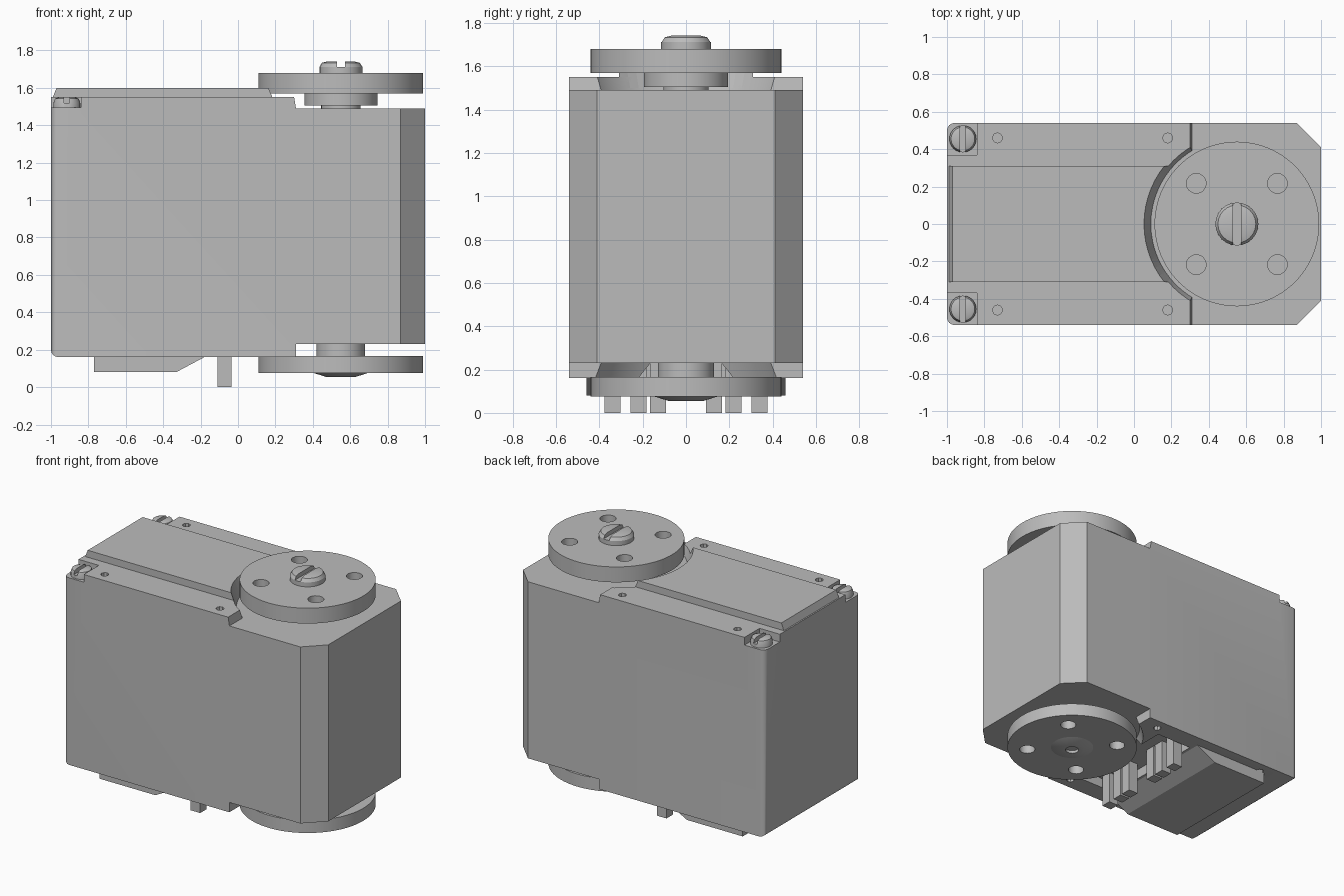
import bpy, bmesh, math
from mathutils import Matrix, Vector

old = bpy.data.objects.get("Cube")
if old:
    bpy.data.objects.remove(old, do_unlink=True)

grey = bpy.data.materials.new("plain_grey")
grey.use_nodes = True
grey.diffuse_color = (0.5, 0.5, 0.5, 1)
grey.node_tree.nodes["Principled BSDF"].inputs["Base Color"].default_value = (0.5, 0.5, 0.5, 1)

AXIS = 0.55  # x of the output shaft


def finish(name, bm):
    bmesh.ops.recalc_face_normals(bm, faces=bm.faces)
    mesh = bpy.data.meshes.new(name)
    bm.to_mesh(mesh)
    bm.free()
    mesh.materials.append(grey)
    obj = bpy.data.objects.new(name, mesh)
    bpy.context.collection.objects.link(obj)
    return obj


def side_prism(profile, half):
    """Extrude an x-z profile across y."""
    bm = bmesh.new()
    face = bm.faces.new([bm.verts.new((x, -half, z)) for x, z in profile])
    out = bmesh.ops.extrude_face_region(bm, geom=[face])
    moved = [g for g in out["geom"] if isinstance(g, bmesh.types.BMVert)]
    bmesh.ops.translate(bm, verts=moved, vec=(0, 2 * half, 0))
    return bm


def box(name, x, y, z):
    bm = bmesh.new()
    size = [b - a for a, b in (x, y, z)]
    mid = [(a + b) / 2 for a, b in (x, y, z)]
    bmesh.ops.create_cube(bm, size=1, matrix=Matrix.Translation(mid) @ Matrix.Diagonal((*size, 1)))
    return finish(name, bm)


def lathe(name, x, y, z0, z1, r0, r1, sides=64):
    bm = bmesh.new()
    bmesh.ops.create_cone(bm, cap_ends=True, segments=sides, radius1=r0, radius2=r1,
                          depth=z1 - z0, matrix=Matrix.Translation((x, y, (z0 + z1) / 2)))
    return finish(name, bm)


def cut(obj, cutter):
    """Subtract the cutter, then discard it."""
    mod = obj.modifiers.new("cut", "BOOLEAN")
    mod.operation = "DIFFERENCE"
    mod.solver = "EXACT"
    mod.object = cutter
    cutter.hide_render = True
    graph = bpy.context.evaluated_depsgraph_get()
    mesh = bpy.data.meshes.new_from_object(obj.evaluated_get(graph))
    obj.modifiers.clear()
    obj.data = mesh
    bpy.data.objects.remove(cutter, do_unlink=True)


def smooth(obj):
    bpy.ops.object.select_all(action="DESELECT")
    obj.select_set(True)
    bpy.context.view_layer.objects.active = obj
    bpy.ops.object.shade_smooth_by_angle(angle=math.radians(30))


def screw(name, x, y, z0, z1, r, slot):
    """Domed slotted screw head."""
    mid = z0 + (z1 - z0) * 0.55
    bm = bmesh.new()
    rings = [(r, z0), (r, mid), (r * 0.88, z1 - 0.008), (r * 0.6, z1)]
    last = None
    for rad, z in rings:
        ring = [bm.verts.new((x + rad * math.cos(a), y + rad * math.sin(a), z))
                for a in (i * math.tau / 24 for i in range(24))]
        if last:
            for i in range(24):
                j = (i + 1) % 24
                bm.faces.new((last[i], last[j], ring[j], ring[i]))
        else:
            bm.faces.new(ring)
        last = ring
    bm.faces.new(last)
    head = finish(name, bm)
    cut(head, box("slot_cutter", (x - slot, x + slot), (y - 1, y + 1), (mid, z1 + 0.1)))
    smooth(head)


# Case: stepped side profile, chamfered front end, rounded rear end
bm = side_prism([(-1, 0.16), (0.31, 0.16), (0.31, 0.23), (1, 0.23),
                 (1, 1.49), (0.31, 1.49), (0.30, 1.55), (-1, 1.55)], 0.54)


def edges_where(test):
    return [e for e in bm.edges if all(test(v.co) for v in e.verts)]


upright = [e for e in edges_where(lambda c: c.x > 0.99)
           if abs(e.verts[0].co.z - e.verts[1].co.z) > 1]
bmesh.ops.bevel(bm, geom=upright, offset=0.13, segments=1, affect="EDGES")
rear = [e for e in edges_where(lambda c: c.x < -0.99)
        if min(v.co.z for v in e.verts) < 0.2]
bmesh.ops.bevel(bm, geom=rear, offset=0.04, segments=4, profile=0.5, affect="EDGES")
case = finish("case", bm)

# Round clearances for the two discs
cut(case, lathe("top_clearance", AXIS, 0, 1.49, 1.70, 0.46, 0.53))
cut(case, lathe("bottom_clearance", AXIS, 0, 0.02, 0.23, 0.53, 0.46))
# Connector bay underneath
cut(case, box("bay_cutter", (-0.16, 0.12), (-0.40, 0.40), (0, 0.23)))
# Corner screw pockets and small holes in the rails
for s in (-1, 1):
    ys = sorted((s * 0.37, s * 0.7))
    cut(case, box("pocket_cutter", (-1.1, -0.84), ys, (1.495, 1.7)))
    for x in (-0.73, 0.18):
        cut(case, lathe("hole_cutter", x, s * 0.46, 1.49, 1.7, 0.027, 0.027, 8))
        cut(case, lathe("hole_cutter", x, s * 0.46, 0.0, 0.22, 0.027, 0.027, 8))
smooth(case)

# Raised top cover between the rails
cover = finish("top_cover", side_prism(
    [(-0.995, 1.50), (0.4, 1.50), (0.4, 1.60), (-0.97, 1.60), (-0.99, 1.55)], 0.31))
cut(cover, lathe("cover_clearance", AXIS, 0, 1.49, 1.70, 0.46, 0.53))

# Wedge cover underneath
finish("bottom_wedge", side_prism(
    [(-0.77, 0.18), (-0.77, 0.08), (-0.33, 0.08), (-0.18, 0.16), (-0.18, 0.18)], 0.46))

# Connector pins
for s in (-1, 1):
    for y in (0.13, 0.22, 0.34):
        box("connector_pin", (-0.11, -0.035), (s * y - 0.037, s * y + 0.037), (0, 0.24))

# Shafts and hubs
for name, z0, z1, r in (("top_shaft", 1.48, 1.51, 0.105), ("top_hub", 1.505, 1.58, 0.195),
                        ("bottom_hub", 0.16, 0.24, 0.13)):
    smooth(lathe(name, AXIS, 0, z0, z1, r, r))

# Output discs with four holes each
for name, z0, z1 in (("top_disc", 1.57, 1.68), ("bottom_disc", 0.075, 0.165)):
    disc = lathe(name, AXIS, 0, z0, z1, 0.44, 0.44, 96)
    for dx in (-0.217, 0.217):
        for dy in (-0.217, 0.217):
            cut(disc, lathe("disc_hole", AXIS + dx, dy, z0 - 0.1, z1 + 0.1, 0.053, 0.053, 16))
    smooth(disc)

# Low boss with a centre hole under the bottom disc
boss = lathe("bottom_boss", AXIS, 0, 0.055, 0.08, 0.08, 0.16)
cut(boss, lathe("boss_hole", AXIS, 0, 0, 0.075, 0.045, 0.045, 16))
smooth(boss)

# Screws
screw("disc_screw", AXIS, 0, 1.675, 1.742, 0.115, 0.022)
for s in (-1, 1):
    screw("corner_screw", -0.915, s * 0.455, 1.48, 1.55, 0.072, 0.014)
